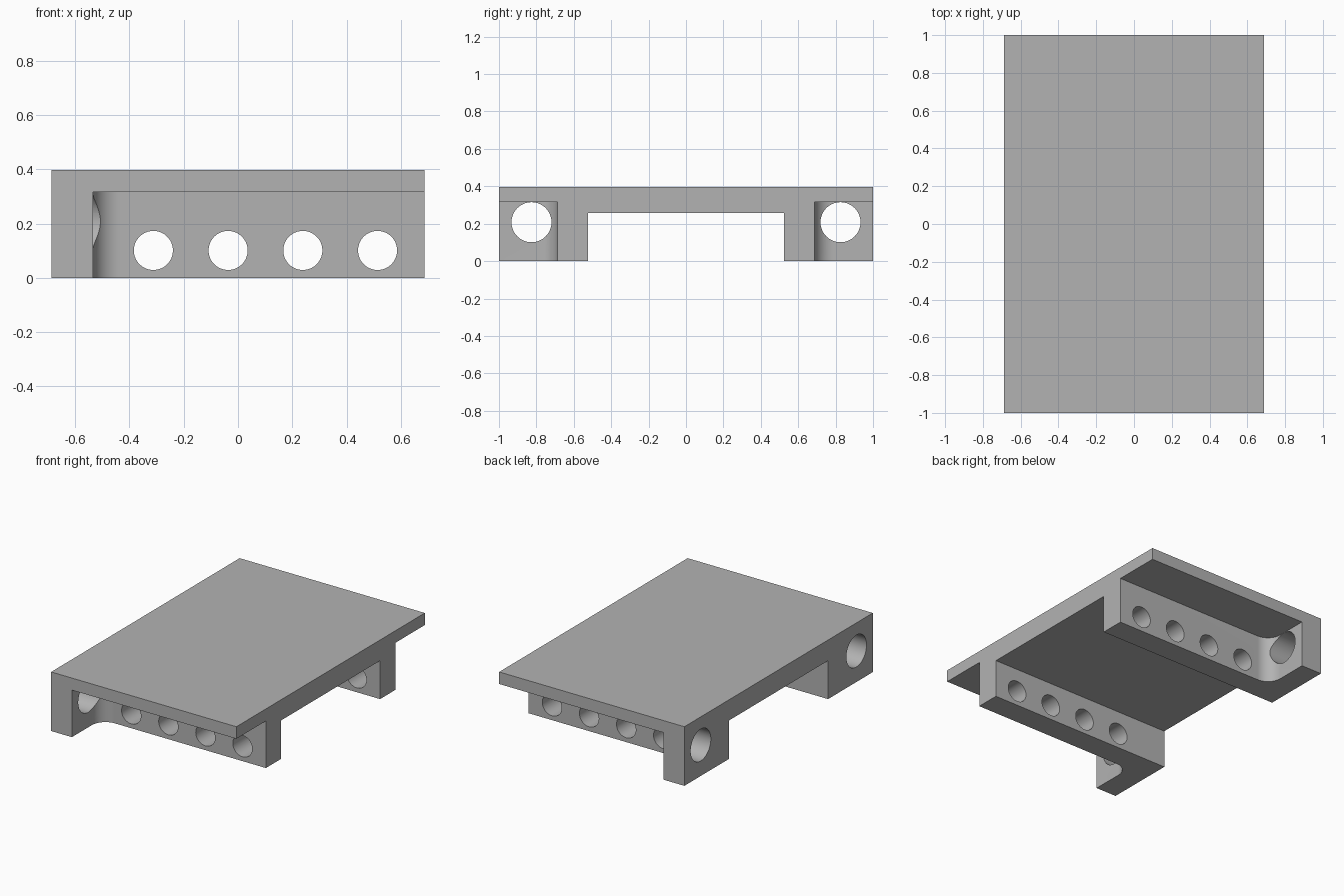
import bpy, bmesh
from math import radians
from mathutils import Matrix, Vector

if "Cube" in bpy.data.objects:
    bpy.data.objects.remove(bpy.data.objects["Cube"])

# Main dimensions
W, L, H = 0.688, 1.0, 0.397        # half width, half length, height
INNER, OUTER = 0.525, 0.687        # rail faces, measured from the centre
SOFFIT, RECESS_TOP = 0.258, 0.316
BLOCK_X = -0.534                   # inner face of the end blocks

grey = bpy.data.materials.new("plain grey")
grey.use_nodes = True
grey.diffuse_color = (0.45, 0.45, 0.45, 1)
grey.node_tree.nodes["Principled BSDF"].inputs["Base Color"].default_value = (0.45, 0.45, 0.45, 1)


def make_object(name, bm):
    bmesh.ops.recalc_face_normals(bm, faces=bm.faces)
    mesh = bpy.data.meshes.new(name)
    bm.to_mesh(mesh)
    bm.free()
    mesh.materials.append(grey)
    obj = bpy.data.objects.new(name, mesh)
    bpy.context.collection.objects.link(obj)
    return obj


def cylinder(name, center, radius, depth, axis):
    bm = bmesh.new()
    turn = Matrix.Rotation(radians(90), 4, "Y" if axis == "X" else "X")
    bmesh.ops.create_cone(bm, cap_ends=True, segments=64, radius1=radius, radius2=radius,
                          depth=depth, matrix=Matrix.Translation(center) @ turn)
    return make_object(name, bm)


def recess(name, side):
    # Box open to the outside, with its hidden inner corner rounded
    bm = bmesh.new()
    low = Vector((BLOCK_X, OUTER, -0.2))
    high = Vector((W + 0.2, L + 0.2, RECESS_TOP))
    size = high - low
    bmesh.ops.create_cube(bm, size=1, matrix=Matrix.Translation((low + high) / 2)
                          @ Matrix.Diagonal((*size, 1)))
    corner = [e for e in bm.edges
              if all((v.co.xy - low.xy).length < 0.001 for v in e.verts)]
    bmesh.ops.bevel(bm, geom=corner, offset=0.1, segments=16, profile=0.5, affect="EDGES")
    for v in bm.verts:
        v.co.y *= side
    return make_object(name, bm)


# Bridge-shaped side profile, extruded across the width
profile = [(-L, 0), (-INNER, 0), (-INNER, SOFFIT), (INNER, SOFFIT),
           (INNER, 0), (L, 0), (L, H), (-L, H)]
bm = bmesh.new()
face = bm.faces.new([bm.verts.new((-W, y, z)) for y, z in profile])
swept = bmesh.ops.extrude_face_region(bm, geom=[face])["geom"]
bmesh.ops.translate(bm, vec=(2 * W, 0, 0),
                    verts=[v for v in swept if isinstance(v, bmesh.types.BMVert)])
body = make_object("deck_with_rails", bm)

# Side recesses, end block holes and the row of rail holes
cutters = []
for side in (-1, 1):
    cutters.append(recess("recess_cutter", side))
    cutters.append(cylinder("block_hole_cutter", (-0.6, side * 0.826, 0.208), 0.107, 0.4, "X"))
for i in range(4):
    cutters.append(cylinder("rail_hole_cutter", (-0.312 + i * 0.2755, 0, 0.101), 0.072, 1.7, "Y"))

for cutter in cutters:
    cutter.hide_render = True
    cut = body.modifiers.new("cut", "BOOLEAN")
    cut.operation = "DIFFERENCE"
    cut.solver = "EXACT"
    cut.object = cutter

bpy.context.view_layer.update()
bpy.ops.object.select_all(action="DESELECT")
body.select_set(True)
bpy.context.view_layer.objects.active = body
for name in [m.name for m in body.modifiers]:
    bpy.ops.object.modifier_apply(modifier=name)
for cutter in cutters:
    bpy.data.objects.remove(cutter)
bpy.ops.object.shade_smooth_by_angle(angle=radians(30))
